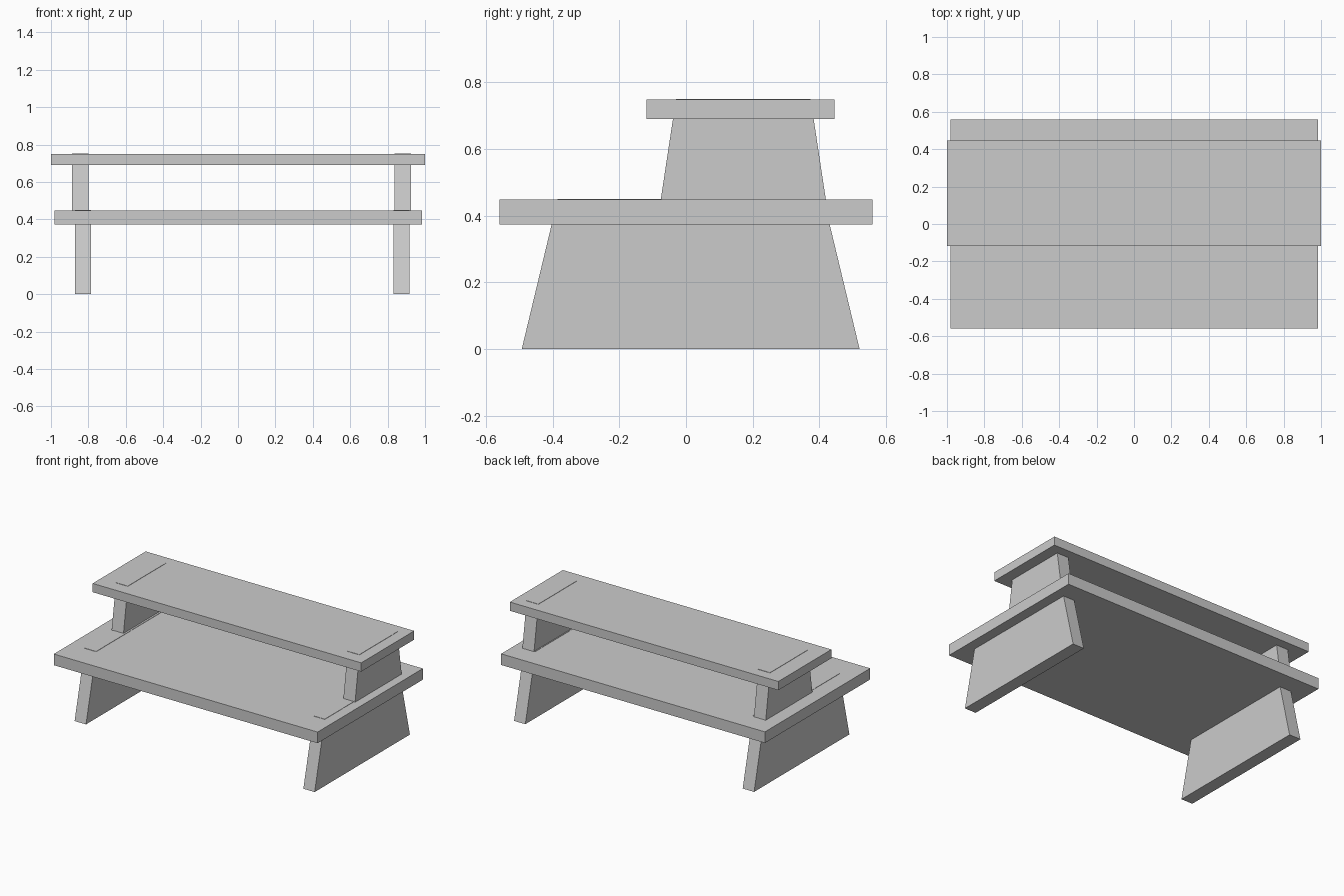
import bpy
import bmesh

if "Cube" in bpy.data.objects:
    bpy.data.objects.remove(bpy.data.objects["Cube"])


def prism(name, x0, x1, bottom, top):
    """Block between two rectangles; bottom/top = (y0, y1, z)."""
    bm = bmesh.new()
    rings = []
    for y0, y1, z in (bottom, top):
        rings.append([bm.verts.new(p) for p in
                      ((x0, y0, z), (x1, y0, z), (x1, y1, z), (x0, y1, z))])
    low, high = rings
    bm.faces.new(low[::-1])
    bm.faces.new(high)
    for i in range(4):
        j = (i + 1) % 4
        bm.faces.new((low[i], low[j], high[j], high[i]))
    mesh = bpy.data.meshes.new(name)
    bm.to_mesh(mesh)
    bm.free()
    obj = bpy.data.objects.new(name, mesh)
    bpy.context.collection.objects.link(obj)
    return obj


# Boards
prism("lower_board", -0.98, 0.985, (-0.56, 0.56, 0.373), (-0.56, 0.56, 0.448))
prism("upper_board", -1.0, 1.0, (-0.118, 0.446, 0.69), (-0.118, 0.446, 0.749))

# Tapered slab legs, running through the boards to just above their tops
for side, x0, x1 in (("left", -0.872, -0.787), ("right", 0.832, 0.916)):
    prism(f"lower_leg_{side}", x0, x1, (-0.493, 0.521, 0), (-0.385, 0.413, 0.45))
for side, x0, x1 in (("left", -0.888, -0.80), ("right", 0.838, 0.925)):
    prism(f"upper_leg_{side}", x0, x1, (-0.076, 0.42, 0.447), (-0.03, 0.374, 0.751))
